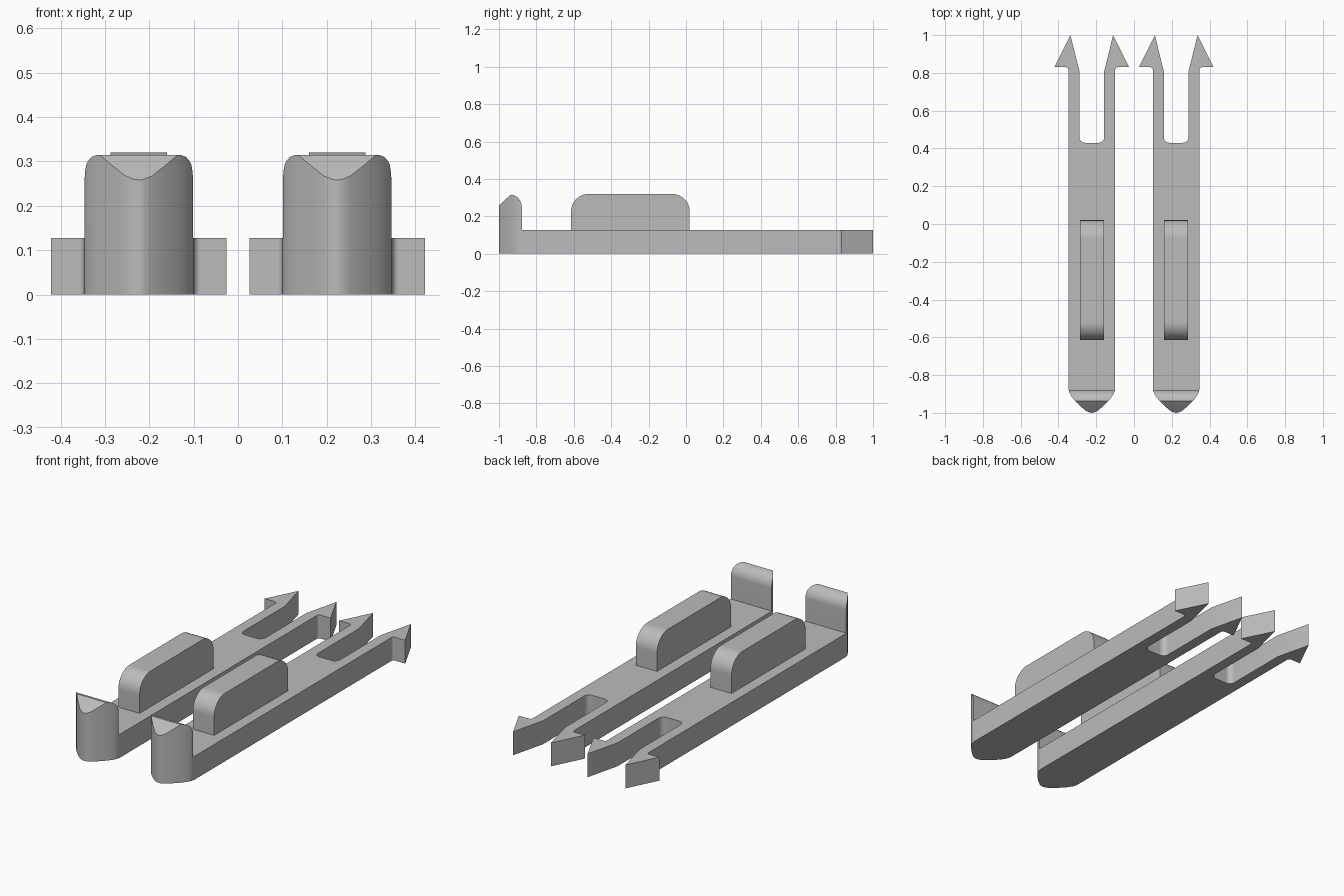
import bpy, bmesh
from math import sin, cos, radians
from mathutils import Vector

cube = bpy.data.objects.get("Cube")
if cube:
    bpy.data.objects.remove(cube)

grey = bpy.data.materials.new("plain grey")
grey.use_nodes = True
colour = (0.5, 0.5, 0.5, 1)
grey.diffuse_color = colour
grey.node_tree.nodes["Principled BSDF"].inputs["Base Color"].default_value = colour

CENTRE = 0.2235   # distance of each clip from the middle
HALF = 0.124      # half width of a clip
THICK = 0.127     # height of the flat bar


def arc(cx, cy, rx, ry, start, end, steps=8):
    """Points along an elliptical arc, angles in degrees."""
    angles = [radians(start + (end - start) * i / steps) for i in range(steps + 1)]
    return [(cx + rx * cos(a), cy + ry * sin(a)) for a in angles]


def prism(name, points, place, depth):
    """Extrude a flat outline; place turns each outline point into 3D."""
    bm = bmesh.new()
    face = bm.faces.new([bm.verts.new(place(u, v)) for u, v in points])
    moved = bmesh.ops.extrude_face_region(bm, geom=[face])["geom"]
    verts = [g for g in moved if isinstance(g, bmesh.types.BMVert)]
    bmesh.ops.translate(bm, verts=verts, vec=Vector(depth))
    bmesh.ops.recalc_face_normals(bm, faces=bm.faces)
    mesh = bpy.data.meshes.new(name)
    bm.to_mesh(mesh)
    bm.free()
    mesh.materials.append(grey)
    obj = bpy.data.objects.new(name, mesh)
    bpy.context.collection.objects.link(obj)
    return obj


def activate(obj):
    bpy.ops.object.select_all(action="DESELECT")
    obj.select_set(True)
    bpy.context.view_layer.objects.active = obj


def smooth(obj):
    activate(obj)
    bpy.ops.object.shade_smooth_by_angle(angle=radians(28))
    obj.modifiers.new("even shading", "WEIGHTED_NORMAL").keep_sharp = True


# Half plan of a clip: rounded nose, straight side, outward barb, fork slot
half_plan = [(0.012, -0.998), (0.03, -0.99), (0.06, -0.965), (0.088, -0.937),
             (0.106, -0.915), (0.118, -0.894), (HALF, -0.872)]
half_plan += arc(HALF + 0.014, 0.816, 0.014, 0.014, 180, 90, 5)
half_plan += [(0.198, 0.83), (0.113, 1.0), (0.066, 0.81)]
half_plan += arc(0.036, 0.46, 0.03, 0.03, 0, -90, 6)
plan = [(0, -1)] + half_plan + [(-x, y) for x, y in reversed(half_plan)]

# Side profile: upright hook with a sloped front and rounded back, then the bar
side = [(-1.1, -0.1), (-1.1, 0.17), (-1.0, 0.258), (-0.965, 0.291)]
side += arc(-0.937, 0.25, 0.059, 0.065, 90, 0)
side += [(-0.878, THICK), (1.1, THICK), (1.1, -0.1)]

# Grip profile: long block with rounded upper ends
grip = [(-0.615, 0.12)] + arc(-0.52, 0.225, 0.095, 0.095, 180, 90)
grip += arc(-0.075, 0.225, 0.095, 0.095, 90, 0) + [(0.02, 0.12)]

for label, cx in (("left", CENTRE), ("right", -CENTRE)):
    # Forked bar with hook
    bar = prism(label + "_forked_bar", plan, lambda x, y: (cx + x, y, 0), (0, 0, 0.45))
    cutter = prism("side_cutter", side, lambda y, z: (cx - 0.3, y, z), (0.6, 0, 0))
    cutter.hide_render = True
    cut = bar.modifiers.new("side shape", "BOOLEAN")
    cut.operation = "INTERSECT"
    cut.solver = "EXACT"
    cut.object = cutter
    activate(bar)
    bpy.ops.object.modifier_apply(modifier=cut.name)
    bpy.data.objects.remove(cutter)
    smooth(bar)

    # Raised grip
    smooth(prism(label + "_grip", grip, lambda y, z: (cx - 0.0635, y, z), (0.127, 0, 0)))
